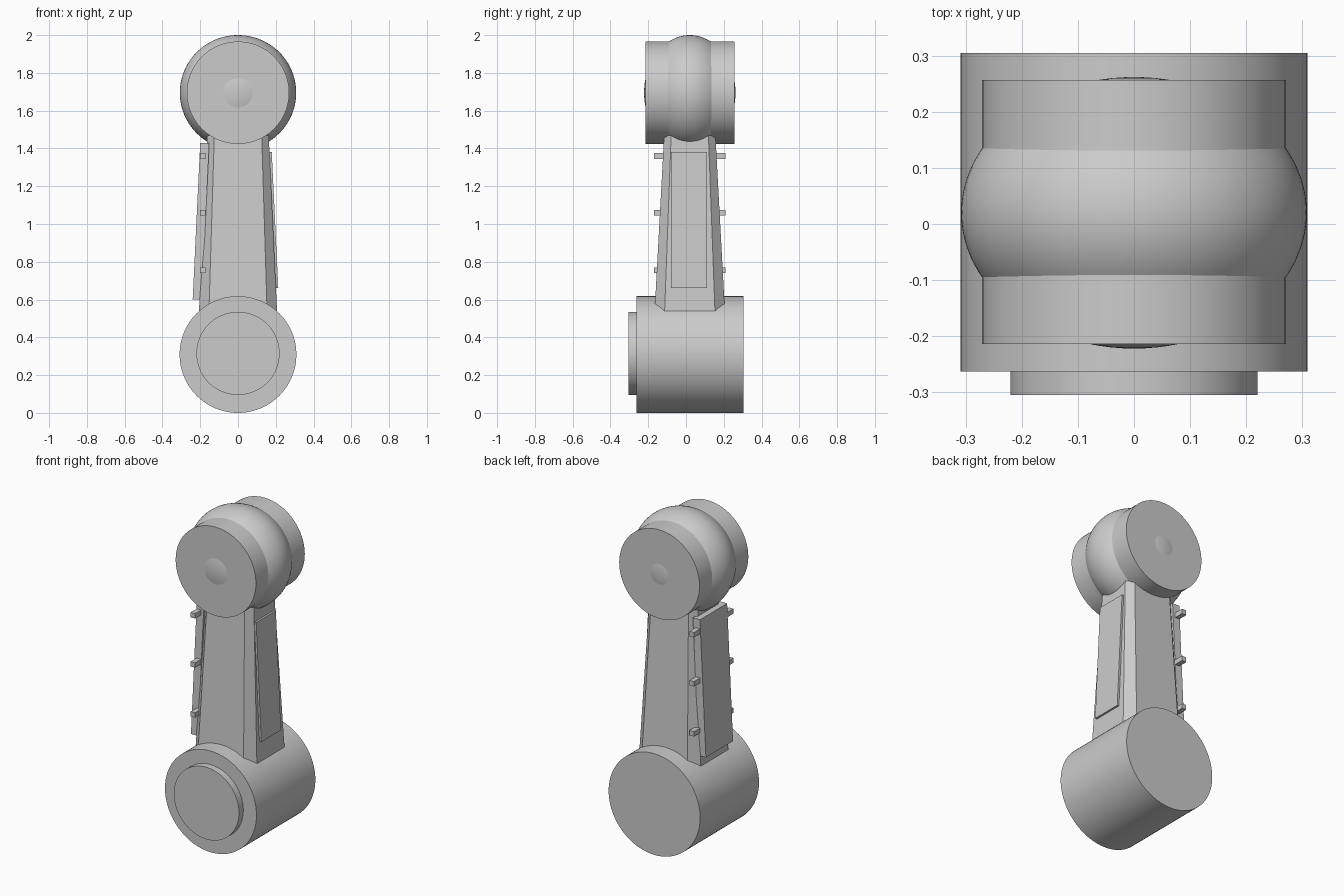
import bpy, bmesh, math
from mathutils import Matrix, Vector

if "Cube" in bpy.data.objects:
    bpy.data.objects.remove(bpy.data.objects["Cube"], do_unlink=True)

grey = bpy.data.materials.new("light grey")
grey.use_nodes = True
colour = (0.6, 0.6, 0.6, 1)
grey.diffuse_color = colour
grey.node_tree.nodes["Principled BSDF"].inputs["Base Color"].default_value = colour

MID_Y = 0.02      # depth centre of the arm and upper joint
JOINT_Z = 1.695   # height of the upper joint axis
TAPER = 0.048     # inward lean of the arm sides


def finish(name, bm, smooth=False):
    bmesh.ops.recalc_face_normals(bm, faces=bm.faces)
    mesh = bpy.data.meshes.new(name)
    bm.to_mesh(mesh)
    bm.free()
    mesh.materials.append(grey)
    obj = bpy.data.objects.new(name, mesh)
    bpy.context.collection.objects.link(obj)
    if smooth:
        bpy.ops.object.select_all(action='DESELECT')
        obj.select_set(True)
        bpy.context.view_layer.objects.active = obj
        bpy.ops.object.shade_smooth_by_angle(angle=math.radians(40))
    return obj


def drum(name, radius, y0, y1, z):
    bm = bmesh.new()
    place = Matrix.Translation((0, (y0 + y1) / 2, z)) @ Matrix.Rotation(math.pi / 2, 4, 'X')
    bmesh.ops.create_cone(bm, cap_ends=True, segments=96, radius1=radius,
                          radius2=radius, depth=y1 - y0, matrix=place)
    return finish(name, bm, True)


def block(name, centre, size, lean=0.0):
    bm = bmesh.new()
    bmesh.ops.create_cube(bm, size=1, matrix=Matrix.Diagonal((*size, 1)))
    # Shear sideways so the block follows the tapering arm
    for v in bm.verts:
        v.co.x += lean * v.co.z
        v.co += Vector(centre)
    return finish(name, bm)


# Lower hub with its raised front cap
drum("lower_hub", 0.309, -0.263, 0.305, 0.309)
drum("lower_hub_cap", 0.22, -0.305, -0.25, 0.315)

# Upper joint: drum with a bulging ellipsoid through it
drum("upper_joint_drum", 0.271, -0.214, 0.257, JOINT_Z)
bm = bmesh.new()
bulge = (Matrix.Translation((0, MID_Y, JOINT_Z)) @ Matrix.Diagonal((0.308, 0.242, 0.305, 1))
         @ Matrix.Rotation(math.pi / 2, 4, 'X'))
bmesh.ops.create_uvsphere(bm, u_segments=96, v_segments=48, radius=1, matrix=bulge)
finish("upper_joint_bulge", bm, True)

# Tapered arm with chamfered corners
bm = bmesh.new()
rings = []
for z, hx, hy, cut in ((0.3, 0.218, 0.199, 0.057), (1.65, 0.154, 0.126, 0.034)):
    corners = ((hx, cut - hy), (hx, hy - cut), (hx - cut, hy), (cut - hx, hy),
               (-hx, hy - cut), (-hx, cut - hy), (cut - hx, -hy), (hx - cut, -hy))
    rings.append([bm.verts.new((x, MID_Y + y, z)) for x, y in corners])
bm.faces.new(rings[0])
bm.faces.new(rings[1])
for i in range(8):
    j = (i + 1) % 8
    bm.faces.new((rings[0][i], rings[0][j], rings[1][j], rings[1][i]))
finish("arm", bm)

# Thin cover on the left side of the arm
block("left_side_panel", (0.181, 0.015, 1.02), (0.03, 0.19, 0.72), -TAPER)

# Thick plate on the right side of the arm, held by three pairs of clips
block("right_side_plate", (-0.196, MID_Y, 1.015), (0.048, 0.262, 0.83), TAPER)
for number, z in enumerate((0.755, 1.06, 1.36), 1):
    for label, side in (("front", -1), ("back", 1)):
        block(f"{label}_clip_{number}", (-0.186, MID_Y + side * 0.148, z), (0.03, 0.084, 0.03))
